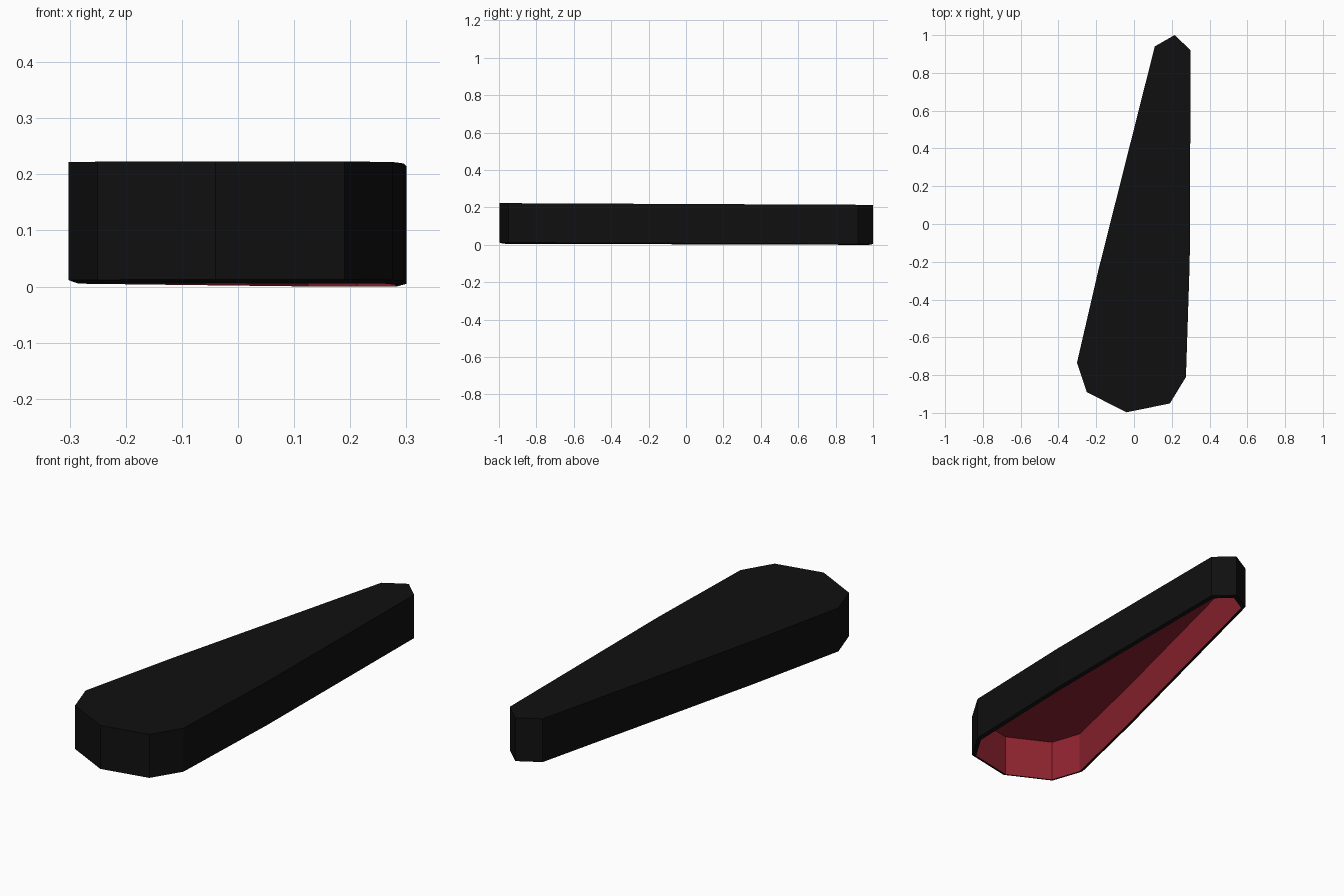
import bpy, bmesh
from mathutils import Vector

if "Cube" in bpy.data.objects:
    bpy.data.objects.remove(bpy.data.objects["Cube"])


def material(name, rgb):
    m = bpy.data.materials.new(name)
    m.diffuse_color = (*rgb, 1)
    m.use_nodes = True
    m.node_tree.nodes["Principled BSDF"].inputs["Base Color"].default_value = m.diffuse_color
    return m


black = material("black shell", (0.005, 0.005, 0.005))
red = material("red lining", (0.28, 0.017, 0.029))
cream = material("cream label", (0.75, 0.68, 0.48))

# Outline of the case lid, counter-clockwise seen from above
outline = [Vector(p) for p in (
    (-0.302, -0.735), (-0.25, -0.89), (-0.04, -0.997), (0.19, -0.95),
    (0.275, -0.81), (0.295, -0.2), (0.30, 0.92), (0.215, 1.0),
    (0.11, 0.94), (-0.19, -0.25))]


def inset(pts, d):
    """Offset a convex outline inwards by d with mitred corners."""
    res = []
    for i, p in enumerate(pts):
        a = (p - pts[i - 1]).normalized()
        b = (pts[(i + 1) % len(pts)] - p).normalized()
        na, nb = Vector((-a.y, a.x)), Vector((-b.y, b.x))
        res.append(p + (na + nb) * d / (1 + na.dot(nb)))
    return res


def ring(bm, pts, z, slope):
    return [bm.verts.new((p.x, p.y, z - slope * p.y)) for p in pts]


def finish(bm, name, mats):
    me = bpy.data.meshes.new(name)
    bm.to_mesh(me)
    bm.free()
    for m in mats:
        me.materials.append(m)
    ob = bpy.data.objects.new(name, me)
    bpy.context.collection.objects.link(ob)
    return ob


# Hollow lid: outer wall, slanted rim, inner wall, floor of the lining
bm = bmesh.new()
inner = inset(outline, 0.017)
rings = [ring(bm, outline, 0.2185, 0.0045),
         ring(bm, outline, 0.0085, 0.004),
         ring(bm, inner, 0.003, 0.003),
         ring(bm, inner, 0.204, 0.0045)]
bm.faces.new(rings[0])
n = len(outline)
for k in range(3):
    for i in range(n):
        j = (i + 1) % n
        f = bm.faces.new((rings[k][i], rings[k + 1][i],
                          rings[k + 1][j], rings[k][j]))
        f.material_index = 1 if k == 2 else 0
bm.faces.new(rings[3][::-1]).material_index = 1
bmesh.ops.recalc_face_normals(bm, faces=bm.faces)
finish(bm, "case_lid", (black, red))

# Small label plate on the lining
bm = bmesh.new()
bmesh.ops.create_cube(bm, size=1)
bmesh.ops.scale(bm, vec=(0.11, 0.13, 0.004), verts=bm.verts)
label = finish(bm, "inner_label", (cream,))
label.location = (0.13, -0.48, 0.2045)
